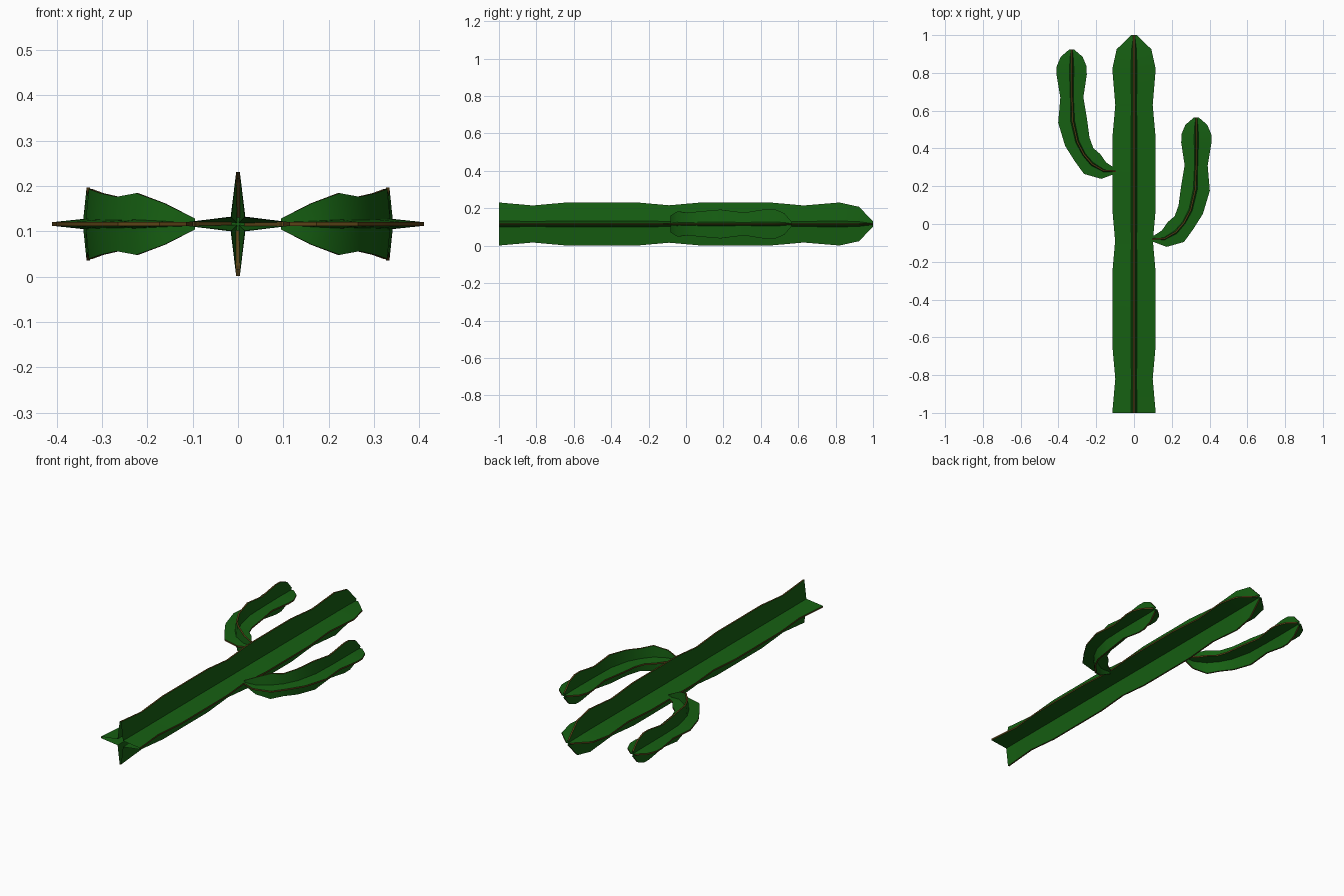
import bpy, bmesh, math
from mathutils import Vector

if "Cube" in bpy.data.objects:
    bpy.data.objects.remove(bpy.data.objects["Cube"])

ZC = 0.116      # height of the centre line
EDGE = 0.004    # half width of a rib's outer edge


def material(name, color):
    m = bpy.data.materials.new(name)
    m.diffuse_color = color
    m.use_nodes = True
    m.node_tree.nodes["Principled BSDF"].inputs["Base Color"].default_value = m.diffuse_color
    return m


GREEN = material("cactus_green", (0.008, 0.115, 0.006, 1))
BROWN = material("rib_brown", (0.10, 0.055, 0.008, 1))


def star(r):
    """Four-ribbed star section, three points per quarter."""
    v, pts = 0.14 * r, []
    for q in range(4):
        a = q * math.pi / 2
        c, s = math.cos(a), math.sin(a)
        for x, y in ((r, -EDGE), (r, EDGE), (v, v)):
            pts.append((x * c - y * s, x * s + y * c))
    return pts


def ribbed_stem(name, path, cap_start):
    """Sweep the star along path points (x, y, radius)."""
    bm = bmesh.new()
    rings = []
    n = len(path)
    for i, (x, y, r) in enumerate(path):
        a, b = path[max(i - 1, 0)], path[min(i + 1, n - 1)]
        t = Vector((b[0] - a[0], b[1] - a[1], 0)).normalized()
        side, up = Vector((t.y, -t.x, 0)), Vector((0, 0, 1))
        o = Vector((x, y, ZC))
        rings.append([bm.verts.new(o + side * p + up * q) for p, q in star(r)])
    for r0, r1 in zip(rings, rings[1:]):
        for k in range(12):
            j = (k + 1) % 12
            f = bm.faces.new((r0[k], r0[j], r1[j], r1[k]))
            f.material_index = 1 if k % 3 == 0 else 0
    bm.faces.new(rings[-1])
    if cap_start:
        bm.faces.new(rings[0])
    bmesh.ops.recalc_face_normals(bm, faces=bm.faces)
    me = bpy.data.meshes.new(name)
    bm.to_mesh(me)
    bm.free()
    me.materials.append(GREEN)
    me.materials.append(BROWN)
    ob = bpy.data.objects.new(name, me)
    bpy.context.collection.objects.link(ob)
    bpy.context.view_layer.objects.active = ob
    ob.select_set(True)
    bpy.ops.object.shade_smooth_by_angle(angle=math.radians(30))
    ob.select_set(False)


# trunk: wavy ribs, open at the foot
trunk = [(-1, .115), (-.82, .099), (-.64, .115), (-.26, .115), (-.09, .100),
         (.08, .115), (.45, .115), (.63, .099), (.82, .115), (.925, .092), (1, .014)]
ribbed_stem("trunk", [(0, y, r) for y, r in trunk], False)

# arms: same bent shape, mirrored and shifted along the trunk
arm = [(.095, -.08, .012), (.16, -.078, .045), (.222, -.042, .068), (.265, .008, .060),
       (.30, .075, .068), (.325, .185, .077), (.329, .31, .061), (.33, .43, .080),
       (.33, .475, .079), (.33, .525, .058), (.33, .563, .014)]
for name, sx, dy in (("right_arm", 1, 0), ("left_arm", -1, .36)):
    ribbed_stem(name, [(sx * x, y + dy, r) for x, y, r in arm], True)
